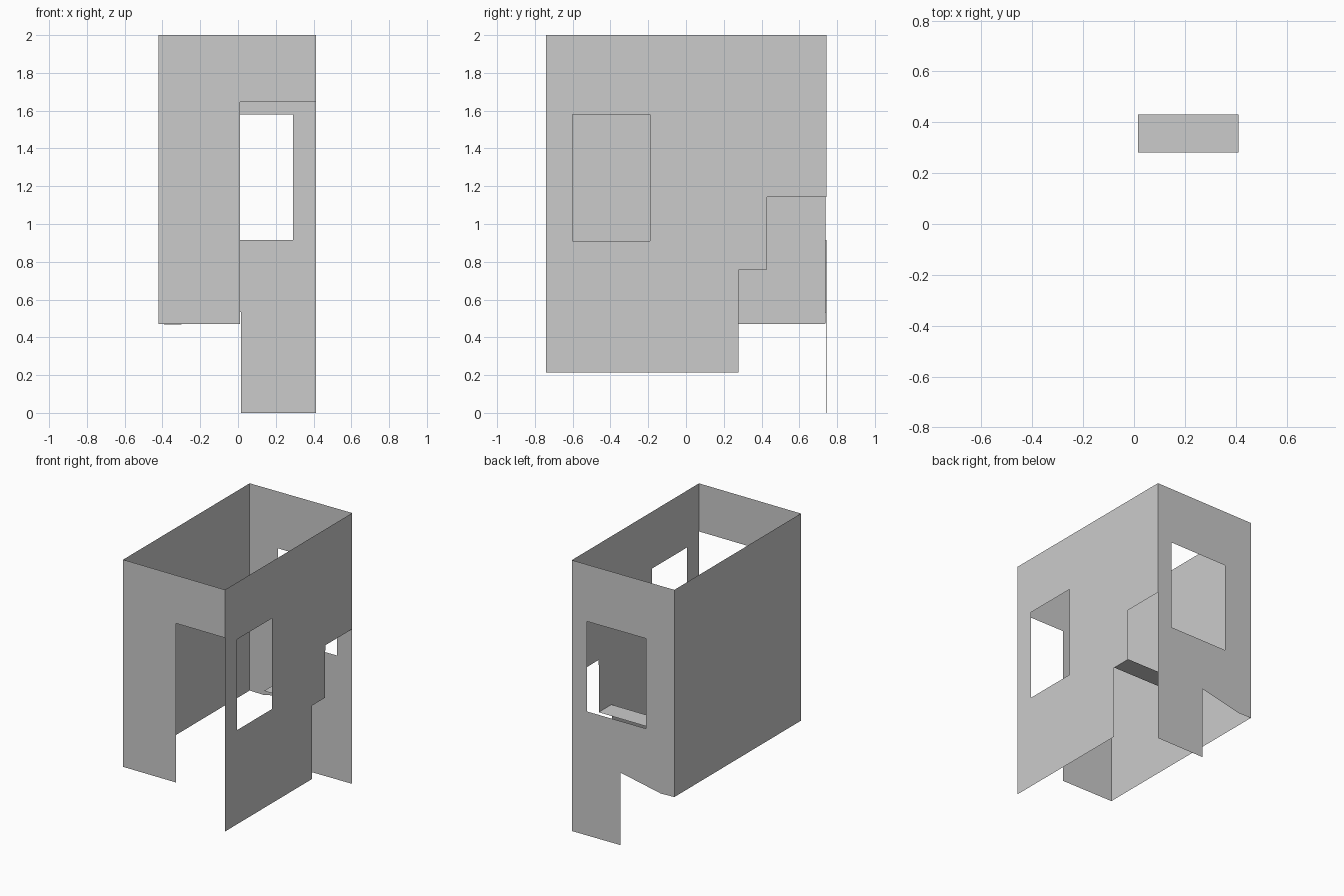
import bpy, bmesh
from mathutils import Vector

if "Cube" in bpy.data.objects:
    bpy.data.objects.remove(bpy.data.objects["Cube"])

L, R = -0.42, 0.412       # side wall planes
F, B = -0.74, 0.74        # front and back wall planes
TOP, SILL = 2.0, 0.47


def panel(name, loops, place, outward):
    """Flat sheet from an outer 2D outline plus optional hole outlines."""
    bm = bmesh.new()
    for loop in loops:
        vs = [bm.verts.new(place(a, b)) for a, b in loop]
        for i, v in enumerate(vs):
            bm.edges.new((v, vs[(i + 1) % len(vs)]))
    normal = Vector(outward)
    bmesh.ops.triangle_fill(bm, use_beauty=True, use_dissolve=False,
                            edges=bm.edges[:], normal=normal)
    bm.normal_update()
    for f in bm.faces:
        if f.normal.dot(normal) < 0:
            f.normal_flip()
    me = bpy.data.meshes.new(name)
    bm.to_mesh(me)
    bm.free()
    ob = bpy.data.objects.new(name, me)
    bpy.context.collection.objects.link(ob)
    return ob


def rect(a0, b0, a1, b1):
    return [(a0, b0), (a1, b0), (a1, b1), (a0, b1)]


# Front wall with tall doorway on the right
panel("front_wall",
      [[(L, SILL), (0.01, SILL), (0.01, 1.645), (R, 1.645), (R, TOP), (L, TOP)]],
      lambda x, z: (x, F, z), (0, -1, 0))

# Back wall, slightly skewed, with window and a leg reaching the ground
panel("back_wall",
      [[(L, SILL), (-0.31, 0.467), (0.015, 0.535), (0.015, 0), (R, 0), (R, TOP), (L, TOP)],
       rect(-0.19, 0.915, 0.29, 1.58)],
      lambda x, z: (x, B + 0.01 * x, z), (0, 1, 0))

# Plain left wall
panel("left_wall", [rect(F, SILL, B - 0.004, TOP)],
      lambda y, z: (L, y, z), (-1, 0, 0))

# Right wall with window and stepped rear cutout
panel("right_wall",
      [[(F, 0.215), (0.277, 0.215), (0.277, 0.757), (0.425, 0.757),
        (0.43, 1.143), (B + 0.004, 1.143), (B + 0.004, TOP), (F, TOP)],
       rect(-0.6, 0.91, -0.19, 1.58)],
      lambda y, z: (R, y, z), (1, 0, 0))

# Shelf at the step of the cutout
panel("shelf", [rect(0.015, 0.282, R, 0.43)],
      lambda x, y: (x, y, 0.757), (0, 0, 1))
